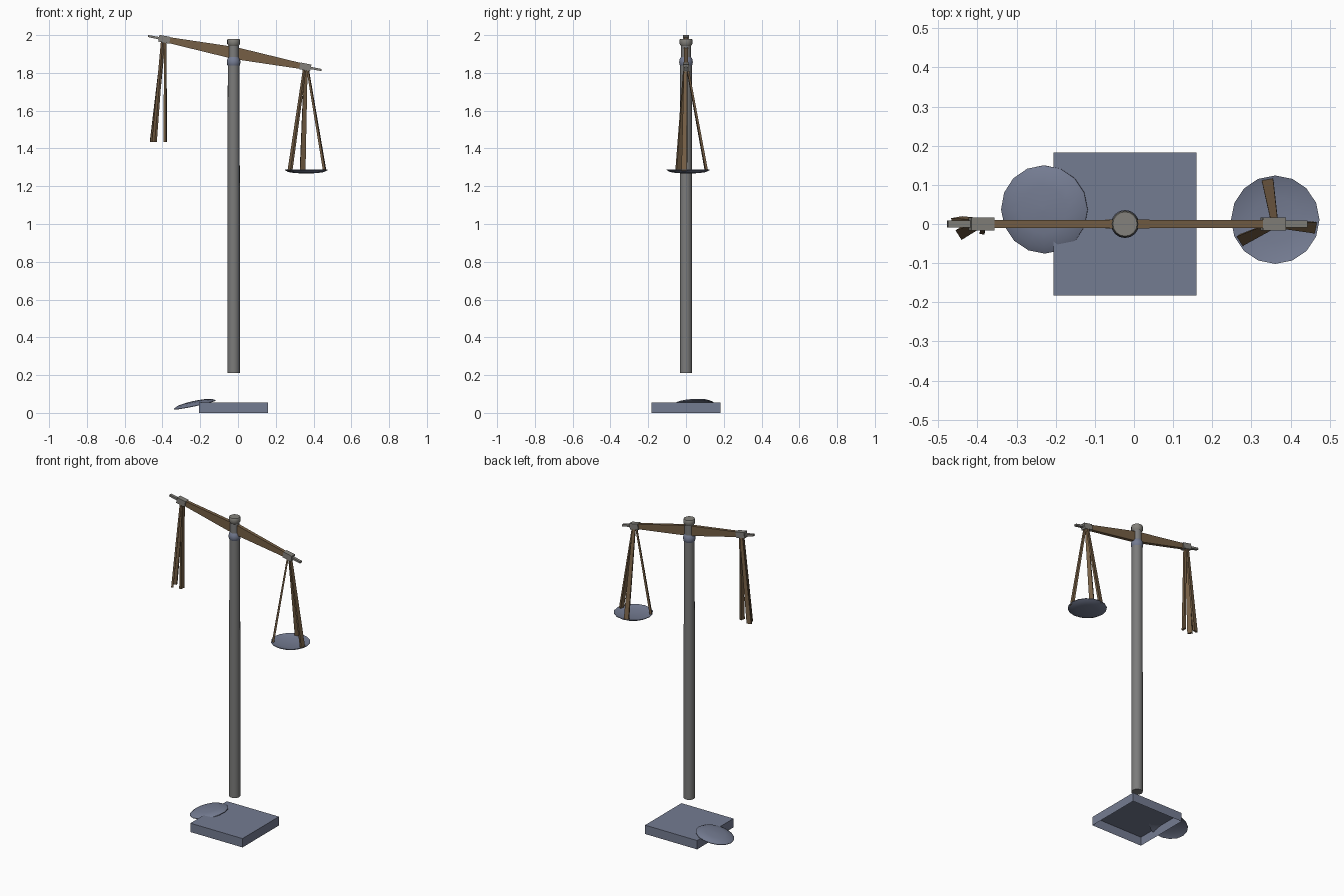
import bpy, bmesh, math
from mathutils import Vector, Matrix

if "Cube" in bpy.data.objects:
    bpy.data.objects.remove(bpy.data.objects["Cube"])


def mat(name, rgb):
    m = bpy.data.materials.new(name)
    m.diffuse_color = (*rgb, 1)
    m.use_nodes = True
    m.node_tree.nodes["Principled BSDF"].inputs["Base Color"].default_value = m.diffuse_color
    return m


STONE = mat("grey_stone", (0.2, 0.2, 0.198))
PALE = mat("warm_grey_metal", (0.23, 0.222, 0.2))
BLUE = mat("blue_grey_metal", (0.175, 0.2, 0.285))
WOOD = mat("brown_wood", (0.18, 0.115, 0.06))
PX = -0.023                                   # post axis


def finish(bm, name, material, matrix=None, smooth=False):
    bmesh.ops.recalc_face_normals(bm, faces=bm.faces[:])
    me = bpy.data.meshes.new(name)
    if matrix:
        bm.transform(matrix)
    if smooth:
        for f in bm.faces:
            f.smooth = True
        for e in bm.edges:
            if len(e.link_faces) == 2 and e.calc_face_angle(0) > math.radians(35):
                e.smooth = False
    bm.to_mesh(me)
    bm.free()
    me.materials.append(material)
    ob = bpy.data.objects.new(name, me)
    bpy.context.collection.objects.link(ob)
    return ob


def loft(name, rings, material, matrix=None, smooth=False):
    """Skin a list of point rings and cap both ends."""
    bm = bmesh.new()
    vs = [[bm.verts.new(p) for p in r] for r in rings]
    n = len(vs[0])
    for a, b in zip(vs, vs[1:]):
        for i in range(n):
            j = (i + 1) % n
            bm.faces.new((a[i], a[j], b[j], b[i]))
    bm.faces.new(vs[0])
    bm.faces.new(vs[-1])
    return finish(bm, name, material, matrix, smooth)


def lathe(name, profile, material, matrix=None, n=16):
    rings = [[(r * math.cos(2 * math.pi * i / n), r * math.sin(2 * math.pi * i / n), z)
              for i in range(n)] for r, z in profile]
    return loft(name, rings, material, matrix, True)


def section(x, w, h):
    """Rectangle across the beam at distance x."""
    return [(x, sy * w / 2, sz * h / 2) for sy, sz in ((-1, -1), (1, -1), (1, 1), (-1, 1))]


# Hollow base, open underneath
bm = bmesh.new()
bmesh.ops.create_cube(bm, size=1)
bm.faces.ensure_lookup_table()
bmesh.ops.delete(bm, geom=[min(bm.faces, key=lambda f: f.calc_center_median().z)],
                 context='FACES_ONLY')
finish(bm, "base", BLUE,
       Matrix.Translation((PX, 0, 0.028)) @ Matrix.Diagonal((0.365, 0.365, 0.056, 1)))

# Post, collar and cap
at_post = Matrix.Translation((PX, 0, 0))
lathe("post", [(0.033, 0.21), (0.033, 1.0), (0.031, 1.845)], STONE, at_post)
lathe("collar", [(0.026, 1.83), (0.034, 1.843), (0.036, 1.857), (0.034, 1.872), (0.026, 1.885)],
      BLUE, at_post)
lathe("post_neck", [(0.027, 1.87), (0.027, 1.95)], STONE, at_post)
lathe("post_cap", [(0.027, 1.943), (0.034, 1.953), (0.034, 1.974), (0.031, 1.98)], PALE, at_post)

# Tilted beam with end blocks and pins
tilt = Matrix.Translation((-0.017, 0, 1.905)) @ Matrix.Rotation(math.radians(11.1), 4, 'Y')
loft("beam", [section(-0.37, 0.02, 0.03), section(0, 0.022, 0.064), section(0.37, 0.02, 0.03)],
     WOOD, tilt)
for side, s in (("left", -1), ("right", 1)):
    loft(side + "_beam_block", [section(s * 0.35, 0.032, 0.036), section(s * 0.41, 0.032, 0.036)],
         PALE, tilt)
    loft(side + "_beam_pin", [section(s * 0.405, 0.018, 0.013), section(s * 0.468, 0.018, 0.011)],
         PALE, tilt)


# Flat tapered straps; angle is the way each strap faces outward
def strap(name, top, end, angle):
    out = Vector((math.cos(angle), math.sin(angle), 0))
    side = Vector((-out.y, out.x, 0))
    top = Vector(top) + out * 0.008

    def ring(p, w, t):
        p = Vector(p)
        return [p + side * a * w / 2 + out * b * t / 2
                for a, b in ((-1, -1), (1, -1), (1, 1), (-1, 1))]
    loft(name, [ring(top, 0.018, 0.01), ring(end, 0.029, 0.013)], WOOD)


ANGLES = [math.radians(a) for a in (100, -11, 212)]
right_ends = [(0.342, 0.108), (0.459, -0.009), (0.275, -0.041)]
left_ends = [(-0.452, 0.011), (-0.386, -0.012), (-0.443, -0.025)]
for i, a in enumerate(ANGLES):
    strap(f"right_strap_{i + 1}", (0.36, 0, 1.825), (*right_ends[i], 1.281), a)
    strap(f"left_strap_{i + 1}", (-0.392, 0, 1.972), (*left_ends[i], 1.433), a)

# Shallow pans: one hung, one fallen upside down on the base
DISH = [(0.004, 0.008), (0.06, 0.01), (0.098, 0.016), (0.113, 0.021), (0.113, 0.018),
        (0.095, 0.008), (0.06, 0.0025), (0.004, 0)]
lathe("hanging_pan", DISH, BLUE, Matrix.Translation((0.361, 0.011, 1.267)), n=16)
fallen = (Matrix.Translation((-0.233, 0.036, 0.062)) @ Matrix.Rotation(math.radians(-12), 4, 'Y')
          @ Matrix.Rotation(math.radians(3.5), 4, 'X') @ Matrix.Rotation(math.pi, 4, 'X'))
lathe("fallen_pan", DISH, BLUE, fallen, n=16)
